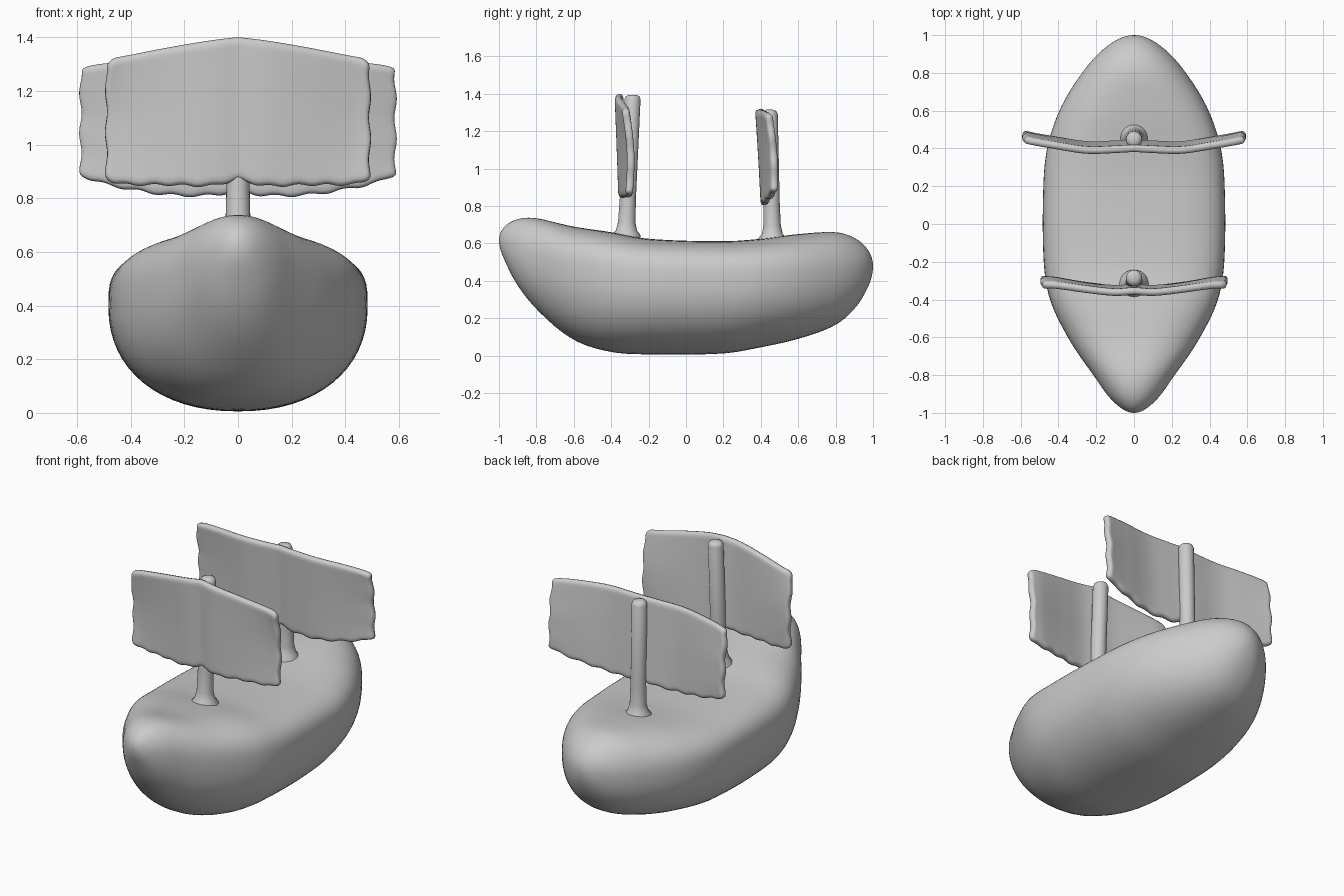
import bpy, bmesh, math

if "Cube" in bpy.data.objects:
    bpy.data.objects.remove(bpy.data.objects["Cube"])


def interp(x, table, col):
    """Smooth (Catmull-Rom style) lookup in a small table keyed on column 0."""
    x = min(max(x, table[0][0]), table[-1][0])
    i = max(k for k in range(len(table) - 1) if table[k][0] <= x)
    a, b = table[i], table[i + 1]
    p, n = table[max(i - 1, 0)], table[min(i + 2, len(table) - 1)]
    h = b[0] - a[0]
    t = (x - a[0]) / h
    m0 = (b[col] - p[col]) / (b[0] - p[0]) * h
    m1 = (n[col] - a[col]) / (n[0] - a[0]) * h
    return ((2*t**3 - 3*t**2 + 1) * a[col] + (t**3 - 2*t**2 + t) * m0
            + (3*t**2 - 2*t**3) * b[col] + (t**3 - t**2) * m1)


def finish(bm, name):
    bmesh.ops.remove_doubles(bm, verts=bm.verts, dist=1e-5)
    bmesh.ops.recalc_face_normals(bm, faces=bm.faces)
    for f in bm.faces:
        f.smooth = True
    mesh = bpy.data.meshes.new(name)
    bm.to_mesh(mesh)
    bm.free()
    ob = bpy.data.objects.new(name, mesh)
    bpy.context.collection.objects.link(ob)
    return ob


def loft(rings, name):
    bm = bmesh.new()
    vr = [[bm.verts.new(p) for p in r] for r in rings]
    n = len(vr[0])
    for a, b in zip(vr, vr[1:]):
        for i in range(n):
            bm.faces.new((a[i], a[(i + 1) % n], b[(i + 1) % n], b[i]))
    for r in (vr[0], vr[-1]):
        bm.faces.new(r)
    return finish(bm, name)


# Hull stations: y, half width, deck z, keel z, z of widest line
stations = [
    (-1.0, 0.0, 0.62, 0.62, 0.62), (-0.97, 0.075, 0.69, 0.51, 0.60),
    (-0.9, 0.145, 0.73, 0.375, 0.57), (-0.8, 0.215, 0.735, 0.25, 0.53),
    (-0.6, 0.35, 0.69, 0.085, 0.46), (-0.4, 0.445, 0.66, 0.02, 0.42),
    (-0.2, 0.478, 0.625, 0.007, 0.40), (0.2, 0.48, 0.612, 0.012, 0.40),
    (0.4, 0.46, 0.625, 0.045, 0.41), (0.6, 0.395, 0.65, 0.09, 0.42),
    (0.8, 0.275, 0.66, 0.165, 0.44), (0.9, 0.19, 0.63, 0.25, 0.455),
    (0.97, 0.10, 0.57, 0.36, 0.47), (1.0, 0.0, 0.48, 0.48, 0.48)]
by_angle = [(math.acos(-s[0]),) + s[1:] for s in stations]


def hull_ring(k, total=56, n=64):
    th = 0.01 + (math.pi - 0.02) * k / total
    w, top, low, mid = (interp(th, by_angle, c) for c in (1, 2, 3, 4))
    w = max(w, 0.002)
    e_top = 2 + 1.4 * math.sin(th) ** 4
    ring = []
    for i in range(n):
        a = 2 * math.pi * i / n
        c, s = math.cos(a), math.sin(a)
        e = e_top if s > 0 else 2.2
        x = w * math.copysign(abs(c) ** (2 / e), c)
        z = mid + (top - mid if s > 0 else mid - low) * math.copysign(abs(s) ** (2 / e), s)
        ring.append((x, -math.cos(th), z))
    return ring


loft([hull_ring(k) for k in range(57)], "hull")


# Masts: round poles with a flared foot and a rounded top
def mast(name, y0, y1, z0, z1, r):
    prof = [(-0.06, 1.9), (0.0, 1.7), (0.025, 1.25), (0.07, 1.03), (0.2, 0.96),
            (z1 - z0 - 0.025, 0.96), (z1 - z0 - 0.008, 0.8), (z1 - z0, 0.4)]
    rings = []
    for h, f in prof:
        y = y0 + (y1 - y0) * h / (z1 - z0)
        rings.append([(r * f * math.cos(a), y + r * f * math.sin(a), z0 + h)
                      for a in (2 * math.pi * i / 24 for i in range(24))])
    loft(rings, name)


mast("front_mast", -0.32, -0.285, 0.645, 1.395, 0.045)
mast("rear_mast", 0.462, 0.447, 0.625, 1.315, 0.045)


# Sails: bowed slabs, outline rows are |x|, bottom z, top z, middle y
def sail(name, outline, lean, sag, ripple):
    half = outline[-1][0]
    bm = bmesh.new()
    nu, nv = 48, 16
    grid = []
    for i in range(nu + 1):
        u = -1 + 2 * i / nu
        lo, hi, y = (interp(abs(u) * half, outline, c) for c in (1, 2, 3))
        lo += ripple * math.sin(29 * u + 1)
        row = []
        for j in range(nv + 1):
            v = j / nv
            x = u * half + abs(u) ** 6 * ripple * math.sin(17 * v + 2 * u)
            yy = y + lean * (v - 0.5) + sag * u * u * math.sin(math.pi * v)
            row.append(bm.verts.new((x, yy, lo + (hi - lo) * v)))
        grid.append(row)
    for a, b in zip(grid, grid[1:]):
        for j in range(nv):
            bm.faces.new((a[j], b[j], b[j + 1], a[j + 1]))
    ob = finish(bm, name)
    thick = ob.modifiers.new("thickness", 'SOLIDIFY')
    thick.thickness = 0.04
    thick.offset = 0
    soft = ob.modifiers.new("soft_edges", 'SUBSURF')
    soft.levels = soft.render_levels = 1


sail("front_sail", [(0, 0.868, 1.402, -0.345), (0.1, 0.845, 1.39, -0.352),
                    (0.25, 0.848, 1.365, -0.337), (0.42, 0.85, 1.332, -0.315),
                    (0.475, 0.862, 1.32, -0.315), (0.493, 0.88, 1.30, -0.315)],
     -0.02, 0.02, 0.005)
sail("rear_sail", [(0, 0.83, 1.322, 0.415), (0.08, 0.81, 1.32, 0.41),
                   (0.25, 0.81, 1.318, 0.405), (0.42, 0.835, 1.31, 0.43),
                   (0.54, 0.865, 1.298, 0.45), (0.588, 0.89, 1.285, 0.46)],
     -0.03, 0.012, 0.006)
